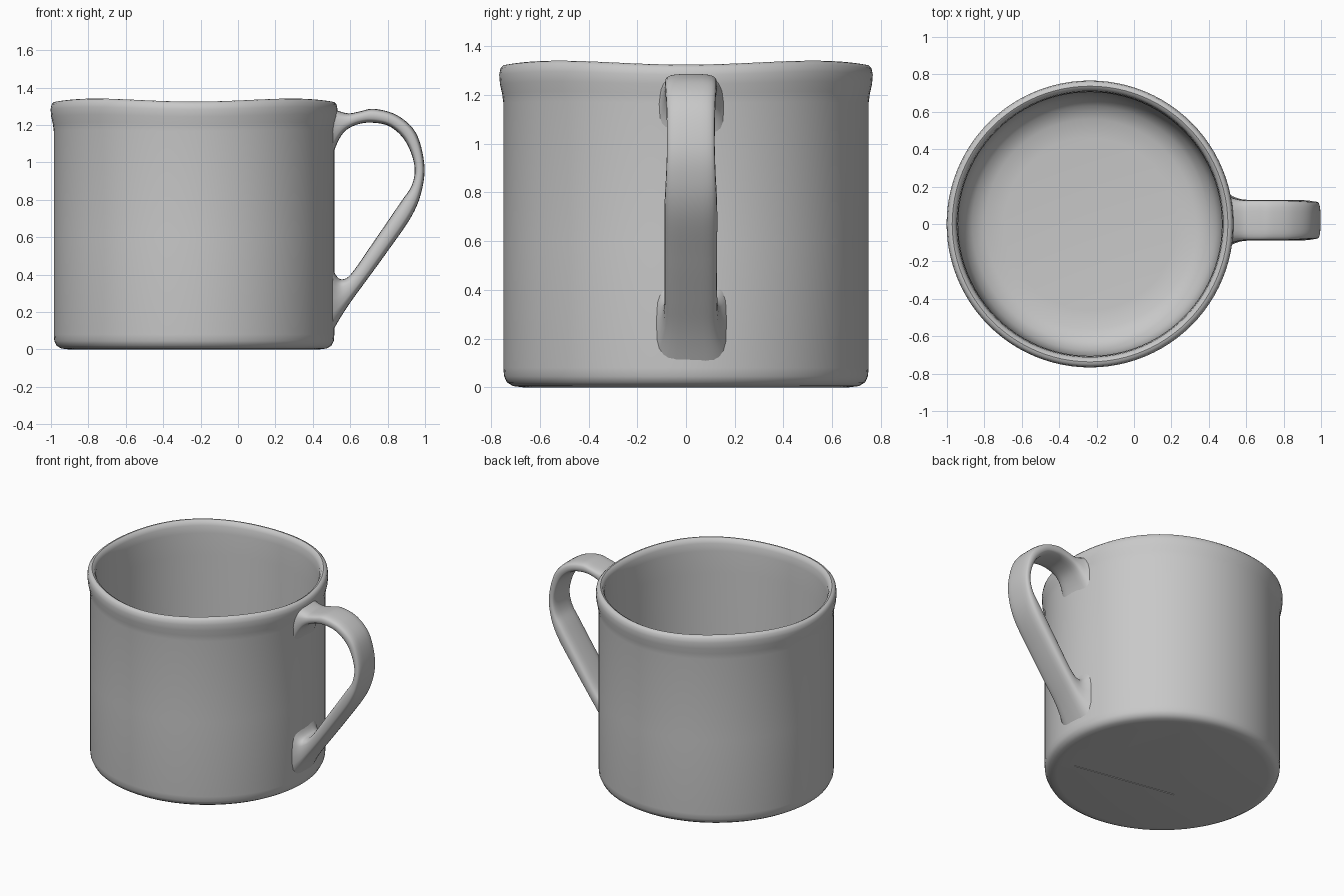
import bpy, bmesh, math

cube = bpy.data.objects.get("Cube")
if cube:
    bpy.data.objects.remove(cube, do_unlink=True)

CENTRE_X = -0.235
SEGMENTS = 96
GREY = (0.58, 0.58, 0.58, 1)

glaze = bpy.data.materials.new("plain grey")
glaze.use_nodes = True
glaze.diffuse_color = GREY
glaze.node_tree.nodes["Principled BSDF"].inputs["Base Color"].default_value = GREY


def skin(name, rings):
    """Bridge closed rings of points, cap both ends and make an object."""
    bm = bmesh.new()
    loops = [[bm.verts.new(p) for p in ring] for ring in rings]
    count = len(loops[0])
    for a, b in zip(loops, loops[1:]):
        for i in range(count):
            j = (i + 1) % count
            bm.faces.new((a[i], a[j], b[j], b[i]))
    bm.faces.new(loops[0])
    bm.faces.new(loops[-1])
    bmesh.ops.recalc_face_normals(bm, faces=bm.faces)
    mesh = bpy.data.meshes.new(name)
    bm.to_mesh(mesh)
    bm.free()
    mesh.materials.append(glaze)
    obj = bpy.data.objects.new(name, mesh)
    bpy.context.collection.objects.link(obj)
    return obj


def activate(obj):
    bpy.ops.object.select_all(action='DESELECT')
    obj.select_set(True)
    bpy.context.view_layer.objects.active = obj


def signed_power(value, power):
    return math.copysign(abs(value) ** power, value)


# Cup: lathed wall with a rolled, gently wavy rim
profile = [(0.67, 0), (0.71, 0.005), (0.735, 0.02), (0.747, 0.045), (0.75, 0.08),
           (0.75, 0.6), (0.75, 1.17), (0.755, 1.21), (0.764, 1.25), (0.767, 1.29),
           (0.762, 1.317), (0.75, 1.33), (0.737, 1.333), (0.722, 1.324),
           (0.712, 1.3), (0.708, 1.25), (0.705, 1.1), (0.70, 0.6), (0.695, 0.25),
           (0.675, 0.17), (0.63, 0.11), (0.56, 0.08), (0.46, 0.07)]


def lathe_ring(radius, z):
    lift = 0.008 * max(0, (z - 1.1) / 0.23)
    ring = []
    for i in range(SEGMENTS):
        a = math.tau * i / SEGMENTS
        ring.append((CENTRE_X + radius * math.cos(a), radius * math.sin(a),
                     z - lift * math.cos(4 * a)))
    return ring


cup = skin("cup", [lathe_ring(r, z) for r, z in profile])

# Shallow triangular recess under the base
corners = [math.radians(80 + 120 * i) for i in range(3)]
cutter = skin("base_recess_cutter",
              [[(CENTRE_X + 0.18 + 0.425 * math.cos(a), 0.425 * math.sin(a), z) for a in corners]
               for z in (-0.05, 0.004)])
cutter.hide_render = True
cut = cup.modifiers.new("base_recess", 'BOOLEAN')
cut.operation = 'DIFFERENCE'
cut.solver = 'EXACT'
cut.object = cutter
activate(cup)
bpy.ops.object.modifier_apply(modifier=cut.name)
bpy.data.objects.remove(cutter, do_unlink=True)

# Handle: flat strap between an outer and an inner contour
# outer x, outer z, inner x, inner z, half width
stations = [(0.49, 1.30, 0.49, 0.98, 0.14), (0.53, 1.278, 0.525, 1.09, 0.12),
            (0.59, 1.262, 0.57, 1.165, 0.108), (0.65, 1.272, 0.64, 1.203, 0.106),
            (0.73, 1.286, 0.72, 1.212, 0.106), (0.85, 1.252, 0.815, 1.19, 0.105),
            (0.95, 1.16, 0.897, 1.11, 0.1), (0.995, 1.0, 0.943, 0.985, 0.098),
            (0.985, 0.86, 0.93, 0.88, 0.102), (0.93, 0.715, 0.865, 0.78, 0.108),
            (0.80, 0.525, 0.725, 0.575, 0.108), (0.68, 0.36, 0.61, 0.41, 0.108),
            (0.60, 0.25, 0.56, 0.375, 0.112), (0.545, 0.165, 0.525, 0.395, 0.125),
            (0.49, 0.07, 0.49, 0.47, 0.15)]
STEPS = 6
SIDES = 24


def spline(a, b, c, d, t):
    return 0.5 * (2 * b + (c - a) * t + (2 * a - 5 * b + 4 * c - d) * t ** 2
                  + (3 * b - a - 3 * c + d) * t ** 3)


def strap_ring(outer_x, outer_z, inner_x, inner_z, half_width):
    ring = []
    for i in range(SIDES):
        a = math.tau * i / SIDES
        mix = 0.5 + 0.5 * signed_power(math.sin(a), 0.6)
        ring.append((inner_x + (outer_x - inner_x) * mix,
                     0.02 + half_width * signed_power(math.cos(a), 0.6),
                     inner_z + (outer_z - inner_z) * mix))
    return ring


padded = [stations[0]] + stations + [stations[-1]]
rings = []
for k in range(len(stations) - 1):
    for s in range(STEPS):
        rings.append(strap_ring(*[spline(*values, s / STEPS) for values in zip(*padded[k:k + 4])]))
rings.append(strap_ring(*stations[-1]))
handle = skin("handle", rings)

for obj, angle in ((cup, 40), (handle, 60)):
    activate(obj)
    bpy.ops.object.shade_smooth_by_angle(angle=math.radians(angle))
